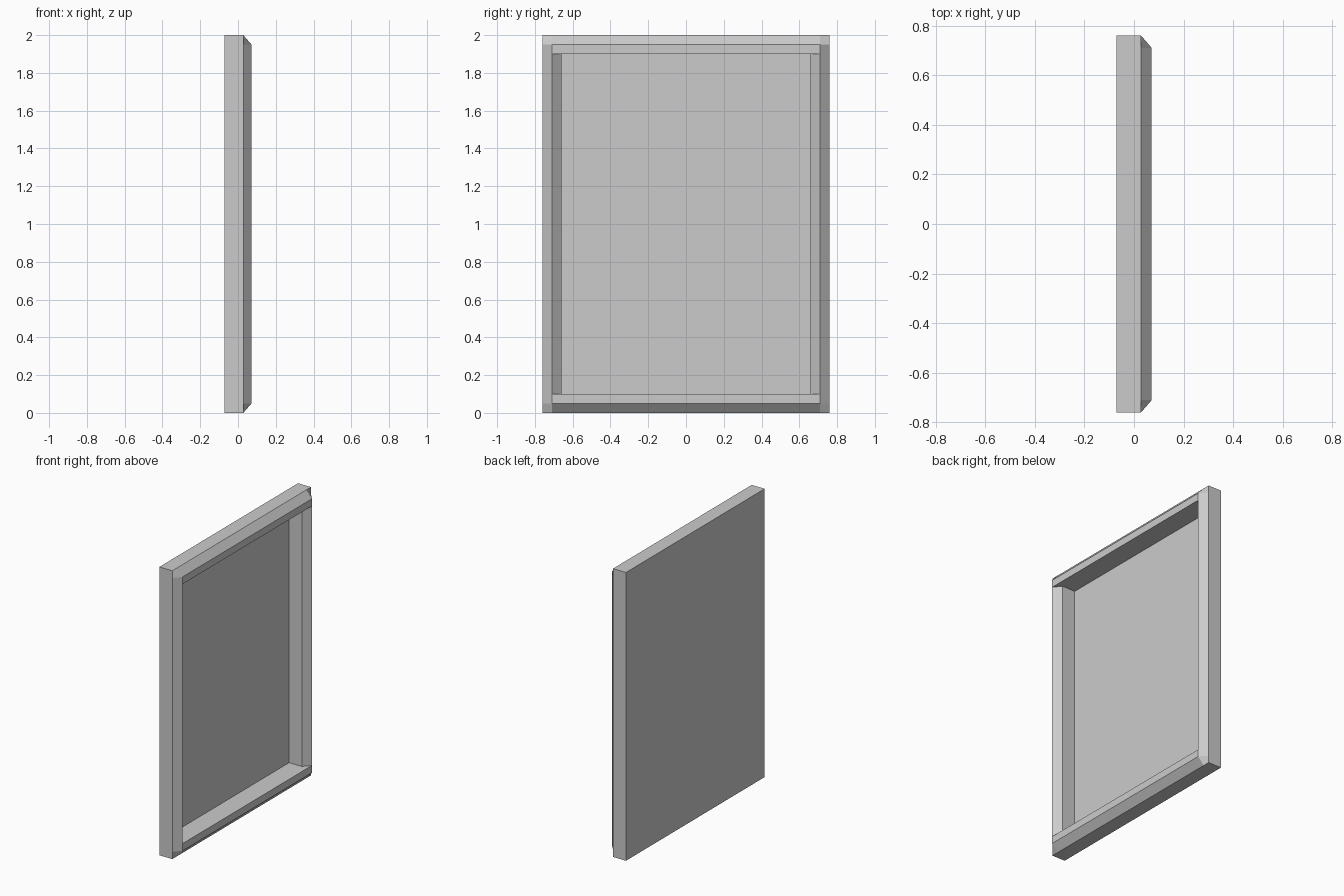
import bpy, bmesh
from mathutils import Vector

if "Cube" in bpy.data.objects:
    bpy.data.objects.remove(bpy.data.objects["Cube"])

# Main dimensions: half width, half height, moulding step
W, H, S = 0.76, 1.0, 0.05
BACK, PANEL, EDGE, PEAK = -0.0715, -0.0700, 0.028, 0.0715
Y1, Y2 = W - S, W - 2 * S      # ridge and inner edge of the stiles
Z1, Z2 = H - S, H - 2 * S      # upper and lower edge of the rail front


def quarter_part(name, faces):
    """Build one quarter from (points, facing direction), then mirror it."""
    bm = bmesh.new()
    for pts, facing in faces:
        f = bm.faces.new([bm.verts.new(p) for p in pts])
        f.normal_update()
        if f.normal.dot(Vector(facing)) < 0:
            f.normal_flip()
    bmesh.ops.remove_doubles(bm, verts=bm.verts, dist=1e-5)
    me = bpy.data.meshes.new(name)
    bm.to_mesh(me)
    bm.free()
    ob = bpy.data.objects.new(name, me)
    ob.location.z = H
    bpy.context.collection.objects.link(ob)
    m = ob.modifiers.new("Mirror", 'MIRROR')
    m.use_axis = (False, True, True)
    m.merge_threshold = 1e-4
    return ob


# Back panel: thin board over the full size
bpy.ops.mesh.primitive_cube_add(size=1, location=((BACK + PANEL) / 2, 0, H))
panel = bpy.context.object
panel.name = "back_panel"
panel.scale = (PANEL - BACK, 2 * W, 2 * H)

# Side stiles: outer wall, outer bevel, inner slope, inner wall
quarter_part("side_stiles", [
    ([(PANEL, W, 0), (EDGE, W, 0), (EDGE, W, Z1), (EDGE, W, H), (PANEL, W, H)], (0, 1, 0)),
    ([(EDGE, W, 0), (PEAK, Y1, 0), (PEAK, Y1, Z1), (EDGE, W, Z1)], (1, 1, 0)),
    ([(PEAK, Y1, 0), (EDGE, Y2, 0), (EDGE, Y2, Z2), (PEAK, Y1, Z2)], (1, -1, 0)),
    ([(EDGE, Y2, 0), (PANEL, Y2, 0), (PANEL, Y2, Z2), (EDGE, Y2, Z2)], (0, -1, 0)),
])

# Top and bottom rails: outer wall, bevel, flat front, inner wall, corner facet
quarter_part("top_bottom_rails", [
    ([(PANEL, 0, H), (EDGE, 0, H), (EDGE, Y1, H), (EDGE, W, H), (PANEL, W, H)], (0, 0, 1)),
    ([(EDGE, 0, H), (PEAK, 0, Z1), (PEAK, Y1, Z1), (EDGE, Y1, H)], (1, 0, 1)),
    ([(PEAK, 0, Z1), (PEAK, 0, Z2), (PEAK, Y1, Z2), (PEAK, Y1, Z1)], (1, 0, 0)),
    ([(PEAK, 0, Z2), (PEAK, Y1, Z2), (EDGE, Y2, Z2), (PANEL, Y2, Z2), (PANEL, 0, Z2)], (0, 0, -1)),
    ([(EDGE, Y1, H), (PEAK, Y1, Z1), (EDGE, W, Z1), (EDGE, W, H)], (1, 1, 1)),
])
